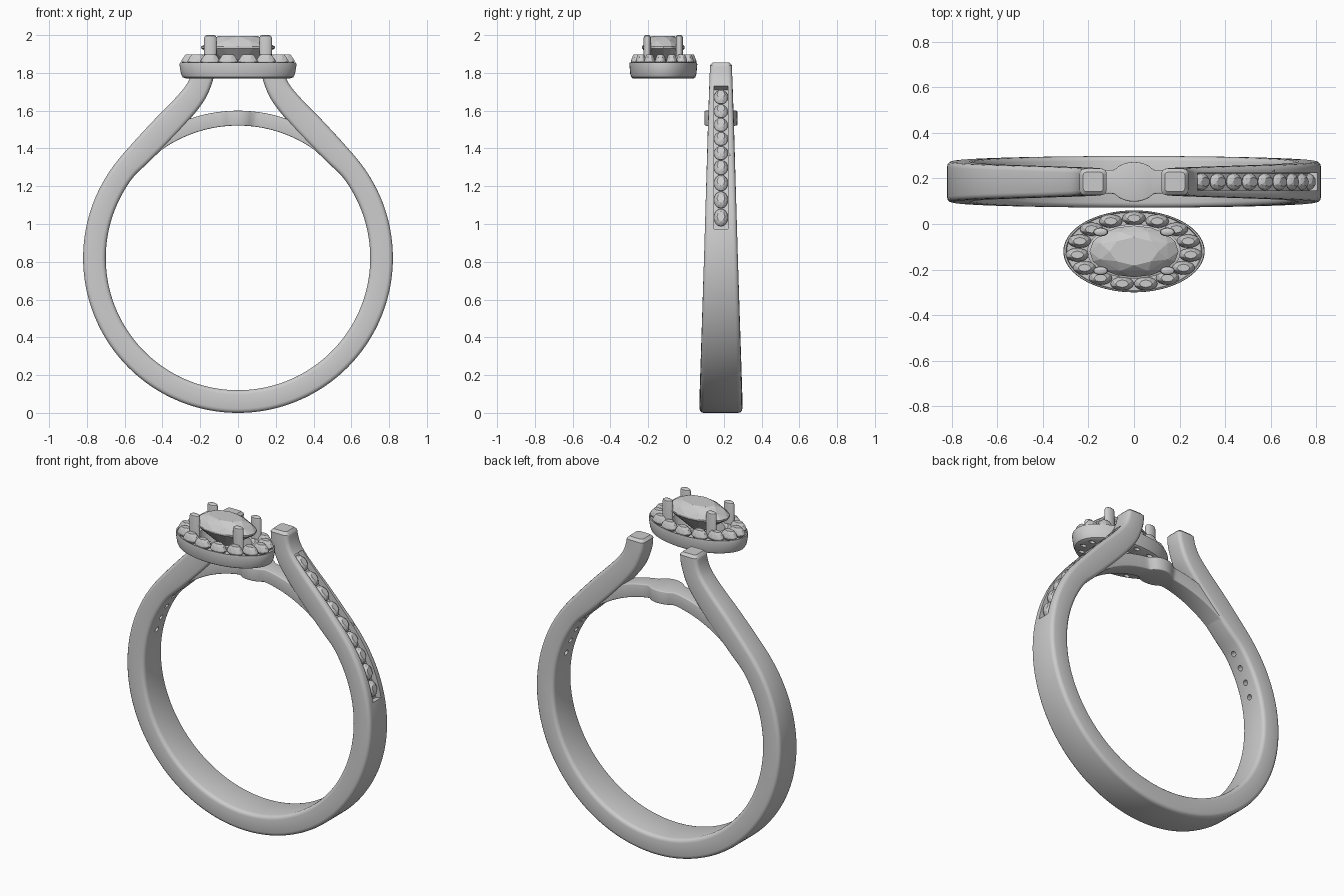
import bpy, bmesh
from math import sin, cos, pi, sqrt, radians
from mathutils import Vector, Matrix

if "Cube" in bpy.data.objects:
    bpy.data.objects.remove(bpy.data.objects["Cube"])

RING_Y, RING_Z = 0.185, 0.82
HEAD_Y, SQUASH = -0.12, 0.58      # the head is a round setting squashed in y


def finish(bm, name, smooth=True, head=False):
    bmesh.ops.recalc_face_normals(bm, faces=bm.faces[:])
    me = bpy.data.meshes.new(name)
    bm.to_mesh(me)
    bm.free()
    ob = bpy.data.objects.new(name, me)
    bpy.context.collection.objects.link(ob)
    if head:
        ob.location.y = HEAD_Y
        ob.scale.y = SQUASH
    if smooth:
        activate(ob)
        bpy.ops.object.shade_smooth_by_angle(angle=radians(35))
    return ob


def activate(ob):
    bpy.ops.object.select_all(action='DESELECT')
    ob.select_set(True)
    bpy.context.view_layer.objects.active = ob


def cut(ob, cutter):
    activate(ob)
    m = ob.modifiers.new("cut", 'BOOLEAN')
    m.object, m.operation, m.solver = cutter, 'DIFFERENCE', 'EXACT'
    bpy.context.view_layer.update()
    bpy.ops.object.modifier_apply(modifier=m.name)
    bpy.data.objects.remove(cutter)


def loft(name, rows, smooth=True):
    """Rounded-rectangle sections; row = (inner xz, outer xz, half width, corner radius)."""
    bm = bmesh.new()
    rings = []
    for a, b, h, r in rows:
        mid, half = (a + b) / 2, (b - a).length / 2
        u = (b - a).normalized()
        ring = []
        for su, sv, start in ((1, 1, 0), (-1, 1, 1), (-1, -1, 2), (1, -1, 3)):
            for k in range(4):
                t = (start + k / 3) * pi / 2
                p = mid + u * (su * (half - r) + r * cos(t))
                ring.append(bm.verts.new((p.x, RING_Y + sv * (h - r) + r * sin(t), p.y)))
        rings.append(ring)
    for A, B in zip(rings, rings[1:]):
        for i in range(16):
            j = (i + 1) % 16
            bm.faces.new((A[i], A[j], B[j], B[i]))
    bm.faces.new(rings[0])
    bm.faces.new(rings[-1])
    return finish(bm, name, smooth)


def lathe(bm, profile, cx=0, cy=0, n=24, closed=False):
    rings = [[bm.verts.new((cx + r * cos(2 * pi * i / n), cy + r * sin(2 * pi * i / n), z))
              for i in range(n)] for r, z in profile]
    pairs = list(zip(rings, rings[1:])) + ([(rings[-1], rings[0])] if closed else [])
    for A, B in pairs:
        for i in range(n):
            j = (i + 1) % n
            bm.faces.new((A[i], A[j], B[j], B[i]))
    if not closed:
        bm.faces.new(rings[0])
        bm.faces.new(rings[-1])


def gem(name, radius, crown, pavilion, matrix, head=False):
    """Brilliant-cut stone, girdle at the local origin."""
    bm = bmesh.new()
    layers = ((0.55, crown, 8, 0), (0.82, crown * 0.6, 8, 0.5),
              (1, 0.06 * crown, 16, 0), (1, -0.1 * crown, 16, 0), (0.06, -pavilion, 8, 0))
    for f, z, n, off in layers:
        for i in range(n):
            t = 2 * pi * (i + off) / n
            bm.verts.new((radius * f * cos(t), radius * f * sin(t), z))
    bmesh.ops.convex_hull(bm, input=bm.verts[:])
    bmesh.ops.dissolve_limit(bm, angle_limit=0.01, verts=bm.verts[:], edges=bm.edges[:])
    bm.transform(matrix)
    return finish(bm, name, False, head)


def polar(r, deg):
    return Vector((r * cos(radians(deg)), RING_Z + r * sin(radians(deg))))


def catmull(a, b, c, d, t):
    return 0.5 * (2 * b + (c - a) * t + (2 * a - 5 * b + 4 * c - d) * t * t
                  + (3 * b - a - 3 * c + d) * t ** 3)


# Right half of the shank: circle, then a shoulder sweeping up to the head
ctrl = [(polar(0.70, d), polar(0.82, d)) for d in range(-90, 39, 8)]
for xi, zi, xo, zo in ((.47, 1.33, .565, 1.42), (.36, 1.44, .45, 1.545), (.25, 1.56, .345, 1.652),
                       (.172, 1.665, .278, 1.73), (.13, 1.77, .25, 1.785), (.12, 1.84, .238, 1.84)):
    ctrl.append((Vector((xi, zi)), Vector((xo, zo))))
ext = [(polar(0.70, -98), polar(0.82, -98))] + ctrl + [ctrl[-1]]
half = []
for i in range(len(ctrl) - 1):
    for s in range(5):
        half.append(tuple(catmull(*[ext[i + k][e] for k in range(4)], s / 5) for e in (0, 1)))
half.append(ctrl[-1])


def width(z):
    return 0.115 - 0.031 * z


def flip(v):
    return Vector((-v.x, v.y))


right = [(a, b, width((a.y + b.y) / 2), 0.022) for a, b in half]
# domed tip
a, b, h, r = right[-1]
right.append((a + Vector((.015, .015)), b + Vector((-.015, .015)), h - 0.015, 0.015))
left = [(flip(a), flip(b), h, r) for a, b, h, r in right[:0:-1]]
shank = loft("shank", left + right)

# Stone channel on the right shoulder
span = [(a, b) for a, b in half if 0.965 < b.y < 1.735]
channel = loft("channel_cutter", [(b.lerp(a, 0.3), b.lerp(a, -0.35), 0.038, 0.001)
                                  for a, b in span], False)
cut(shank, channel)

# Nine stones evenly spaced along the channel
track = [(a, b) for a, b in half if b.y > 1.0]
dist = [0]
for (_, p), (_, q) in zip(track, track[1:]):
    dist.append(dist[-1] + (q - p).length)


def on_track(d):
    i = max(k for k in range(len(dist) - 1) if dist[k] <= d)
    t = (d - dist[i]) / (dist[i + 1] - dist[i])
    return track[i][1].lerp(track[i + 1][1], t), (track[i + 1][1] - track[i][1]).normalized()


start = next(d for d, (_, b) in zip(dist, track) if b.y >= 1.035)
end = next(d for d, (_, b) in zip(dist, track) if b.y >= 1.675)
spots = []
for k in range(9):
    p, t = on_track(start + (end - start) * k / 8)
    n = Vector((t.y, -t.x))
    c = p - n * 0.022
    X, Z = Vector((t.x, 0, t.y)), Vector((n.x, 0, n.y))
    Y = Z.cross(X)
    m = Matrix((X, Y * 0.78, Z)).transposed().to_4x4()
    gem(f"channel_stone_{k + 1}", 0.048, 0.022, 0.025,
        Matrix.Translation((c.x, RING_Y, c.y)) @ m)
    spots.append((p - Vector((0, RING_Z))).normalized())

# Small azure holes inside both shoulders
bm = bmesh.new()
for d in spots[:4]:
    for s in (1, -1):
        axis = Vector((s * d.x, 0, d.y))
        pos = Vector((0, RING_Y, RING_Z)) + axis * 0.71
        bmesh.ops.create_cone(bm, cap_ends=True, segments=14, radius1=0.016, radius2=0.016, depth=0.06,
                              matrix=Matrix.Translation(pos) @ axis.to_track_quat('Z', 'Y').to_matrix().to_4x4())
cut(shank, finish(bm, "azure_cutter", False))

# Bridge closing the finger circle, with an oval pad in the middle
rows = []
for i in range(61):
    d = 42 + 96 * i / 60
    x = 0.78 * cos(radians(d))
    base = 0.048 + 0.03 * abs(x)
    pad = 0.087 * sqrt(max(0, 1 - (x / 0.11) ** 2))
    rows.append((polar(0.701, d), polar(0.78, d), max(base, pad), 0.006))
loft("bridge", rows)

# Halo cup
bm = bmesh.new()
lathe(bm, [(0.15, 1.77), (0.275, 1.77), (0.293, 1.777), (0.302, 1.795), (0.31, 1.845), (0.307, 1.856),
           (0.299, 1.856), (0.295, 1.842), (0.205, 1.842), (0.205, 1.868), (0.185, 1.872),
           (0.165, 1.86)], n=72, closed=True)
cup = finish(bm, "halo_cup", True, True)

# Fifteen halo stones with drilled seats below
bm = bmesh.new()
for k in range(15):
    t = pi / 2 + 2 * pi * k / 15
    pos = Vector((0.25 * cos(t), 0.25 * sin(t), 1.862))
    gem(f"halo_stone_{k + 1}", 0.051, 0.036, 0.05, Matrix.Translation(pos), True)
    bmesh.ops.create_cone(bm, cap_ends=True, segments=14, radius1=0.02, radius2=0.02, depth=0.2,
                          matrix=Matrix.Translation((pos.x, pos.y, 1.8)))
cut(cup, finish(bm, "seat_cutter", False, True))

# Centre stone and four prongs
gem("centre_stone", 0.195, 0.058, 0.13, Matrix.Translation((0, 0, 1.936)), True)
for k in range(4):
    t = pi / 4 + k * pi / 2
    bm = bmesh.new()
    lathe(bm, [(0.033, 1.79), (0.033, 1.985), (0.029, 1.995), (0.02, 2.0)],
          0.207 * cos(t), 0.207 * sin(t))
    finish(bm, f"prong_{k + 1}", True, True)
